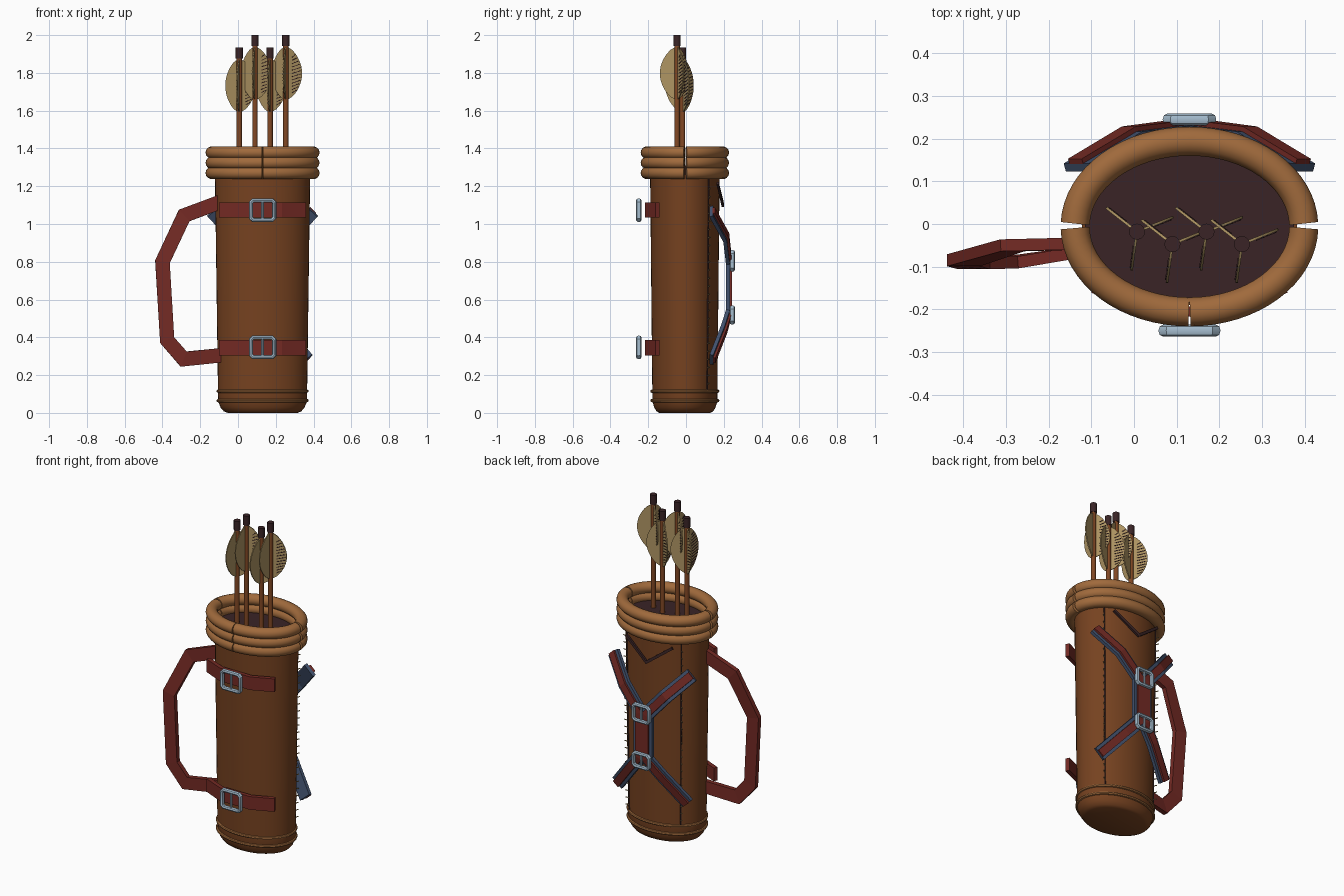
import bpy, bmesh, math
from mathutils import Vector as V

if "Cube" in bpy.data.objects:
    bpy.data.objects.remove(bpy.data.objects["Cube"])

CX, CY = 0.13, -0.006          # axis of the quiver body


def material(name, r, g, b):
    m = bpy.data.materials.new(name)
    lin = [((c / 255 + 0.055) / 1.055) ** 2.4 for c in (r, g, b)]
    m.diffuse_color = (*lin, 1)
    m.use_nodes = True
    m.node_tree.nodes["Principled BSDF"].inputs["Base Color"].default_value = m.diffuse_color
    return m


LEATHER = material("brown leather", 118, 66, 32)
RIM = material("tan leather", 160, 106, 60)
RED = material("red strap", 116, 42, 36)
BLUE = material("blue strap", 66, 82, 110)
STEEL = material("steel", 166, 190, 208)
DARK = material("dark lining", 58, 36, 38)
FEATHER = material("feather", 174, 148, 98)
WOOD = material("arrow wood", 130, 72, 36)


def finish(name, bm, mat, smooth):
    bmesh.ops.recalc_face_normals(bm, faces=bm.faces)
    me = bpy.data.meshes.new(name)
    bm.to_mesh(me)
    bm.free()
    me.materials.append(mat)
    ob = bpy.data.objects.new(name, me)
    bpy.context.collection.objects.link(ob)
    if smooth:
        bpy.ops.object.select_all(action='DESELECT')
        ob.select_set(True)
        bpy.context.view_layer.objects.active = ob
        bpy.ops.object.shade_smooth_by_angle(angle=math.radians(40))
    return ob


def sweep(name, paths, sec, ref, mat, closed=False, smooth=False):
    """Sweep a (u, v) section along each path; v points toward ref."""
    bm = bmesh.new()
    for k, pts in enumerate(paths):
        pts = [V(p) for p in pts]
        r = V(ref[k] if isinstance(ref, list) else ref)
        n, rings = len(pts), []
        for i, p in enumerate(pts):
            a = (p - pts[i - 1]).normalized() if closed or i else None
            b = (pts[(i + 1) % n] - p).normalized() if closed or i < n - 1 else a
            a = a or b
            t = (a + b).normalized()
            v = (r - t * r.dot(t)).normalized()
            u = t.cross(v) / max(0.5, t.dot(b))
            rings.append([bm.verts.new(p + u * x + v * y) for x, y in sec])
        m = len(sec)
        for i in range(n if closed else n - 1):
            A, B = rings[i], rings[(i + 1) % n]
            for j in range(m):
                bm.faces.new((A[j], A[(j + 1) % m], B[(j + 1) % m], B[j]))
        if not closed:
            bm.faces.new(rings[0])
            bm.faces.new(rings[-1])
    return finish(name, bm, mat, smooth)


def rect(w, v0, v1):
    return [(-w, v0), (w, v0), (w, v1), (-w, v1)]


def circle(a, b=None, n=12):
    b = b or a
    return [(a * math.cos(6.28319 * i / n), b * math.sin(6.28319 * i / n)) for i in range(n)]


def arc(a, b, z, d0, d1, n):
    out = []
    for i in range(n + 1):
        t = math.radians(d0 + (d1 - d0) * i / n)
        out.append((CX + a * math.cos(t), CY + b * math.sin(t), z))
    return out


def both(half):
    """Paths for left and right from offsets (dx, y, z)."""
    return [[(CX + s * x, y, z) for x, y, z in half] for s in (1, -1)]


# Quiver body: tapered oval tube with rounded base
bm = bmesh.new()
N, prev = 48, None
for r, z in [(.185, 0), (.205, .008), (.222, .028), (.235, .06), (.236, .11), (.252, 1.26)]:
    ring = [bm.verts.new(p) for p in arc(r, r * .73, z, 0, 360, N)[:-1]]
    if prev:
        for i in range(N):
            j = (i + 1) % N
            bm.faces.new((prev[i], prev[j], ring[j], ring[i]))
    else:
        bm.faces.new(ring)
    prev = ring
bm.faces.new(prev)
finish("quiver_body", bm, LEATHER, True)

# Dark lining inside the mouth
sweep("mouth_lining", [[(CX, CY, 1.25), (CX, CY, 1.31)]], circle(.245, .178, 48), (0, 1, 0), DARK)

# Padded rim: three stacked rolls, split at the front and both sides
sweep("rim_rolls", [arc(.268, .2, z, d0, d1, n) for z in (1.27, 1.324, 1.378)
                    for d0, d1, n in ((2, 178, 32), (181, 269.7, 16), (270.3, 359, 16))],
      circle(.034, .033, 14), (0, 0, 1), RIM, smooth=True)

# Thin piping round the base
sweep("base_piping", [arc(.235, .174, z, 0, 360, 48)[:-1] for z in (.065, .115)],
      circle(.009, n=8), (0, 0, 1), RIM, closed=True, smooth=True)

# Front straps with flat facets
for label, z in (("upper", 1.075), ("lower", .345)):
    sweep(label + "_front_strap",
          [[(CX - .225, -.15, z), (CX - .1, -.205, z), (CX + .1, -.205, z), (CX + .225, -.15, z)]],
          rect(.012, -.04, .04), (0, 0, 1), RED)

# Side carrying handle
sweep("carry_handle", [[(-.09, -.045, 1.118), (-.285, -.05, 1.045), (-.4, -.085, .8),
                        (-.375, -.092, .385), (-.288, -.09, .285), (-.09, -.06, .305)]],
      rect(.038, -.014, .014), (0, 1, 0), RED)

# Crossed back straps: blue backing with a narrower red layer
back = [(.265, .14, 1.07), (.14, .215, .935), (.022, .23, .8),
        (.022, .23, .53), (.1, .205, .44), (.235, .142, .28)]
sweep("back_strap_backing", both(back), rect(.04, -.018, .002), (0, 1, 0), BLUE)
sweep("back_strap_facing", both(back), rect(.022, .001, .014), (0, 1, 0), RED)


# Buckles: rounded frame and prong
def buckle(name, y, z, w, h):
    c = .012
    frame = [(w - c, h), (w, h - c), (w, c - h), (w - c, -h),
             (c - w, -h), (-w, c - h), (-w, h - c), (c - w, h)]
    sweep(name + "_frame", [[(CX + x, y, z + dz) for x, dz in frame]],
          circle(.011, .014, 8), (0, 1, 0), STEEL, closed=True, smooth=True)
    sweep(name + "_prong", [[(CX, y, z - h), (CX, y, z + h)]],
          circle(.007, n=8), (0, 1, 0), STEEL, smooth=True)


buckle("upper_front_buckle", -.25, 1.073, .062, .052)
buckle("lower_front_buckle", -.25, .347, .062, .052)
buckle("upper_back_buckle", .245, .805, .052, .047)
buckle("lower_back_buckle", .245, .518, .052, .04)

# V-shaped trim under the rim at the back
sweep("back_v_trim", [[(CX - .155, .168, 1.215), (CX, .195, 1.1), (CX + .155, .168, 1.215)]],
      rect(.008, -.006, .006), (0, 1, 0), DARK)

# Back side seams with stitch ends sticking out
seams, stitches = [], []
for s in (1, -1):
    def on_body(z, out):
        r = .236 + .016 * (z - .11) / 1.15 + out
        return (CX + s * r * .73, CY + r * .73 * .685, z)
    seams.append([on_body(.12, .001), on_body(1.24, .001)])
    for i in range(25):
        z = .15 + i * .043
        stitches.append([on_body(z, -.005), on_body(z + .008, .024)])
sweep("side_seams", seams, circle(.004, n=6), (0, 1, 0), DARK)
sweep("seam_stitches", stitches, circle(.003, n=5), (0, 0, 1), FEATHER)

# Arrows: shaft, nock, three vanes with dark barbs
arrows = [(.007, -.018, 1.935), (.09, -.047, 2.0), (.17, -.018, 1.935), (.253, -.047, 2.0)]
sweep("arrow_shafts", [[(x, y, 1.2), (x, y, t - .03)] for x, y, t in arrows],
      circle(.014), (0, 1, 0), WOOD, smooth=True)
sweep("arrow_nocks", [[(x, y, t - .058), (x, y, t)] for x, y, t in arrows],
      circle(.019), (0, 1, 0), DARK, smooth=True)


def vane_width(t):
    return .092 * math.sin(math.pi * t) ** .6


bm = bmesh.new()
barbs, normals = [], []
for x, y, top in arrows:
    for deg in (22, 142, 262):
        a = math.radians(deg)
        d, nrm = V((math.cos(a), math.sin(a), 0)), V((math.sin(a), -math.cos(a), 0))
        base = V((x, y, top - .345))
        outline = [base + d * max(.004, vane_width(i / 16)) + V((0, 0, .285 * i / 16)) for i in range(17)]
        outline += [base + V((0, 0, .285)), base]
        f = [bm.verts.new(p + nrm * .003) for p in outline]
        b = [bm.verts.new(p - nrm * .003) for p in outline]
        bm.faces.new(f)
        bm.faces.new(b[::-1])
        for i in range(len(f)):
            j = (i + 1) % len(f)
            bm.faces.new((f[i], b[i], b[j], f[j]))
        for i in range(12):
            t = .14 + i * .06
            r1 = vane_width(t + .05) * .93
            o = base + nrm * .004 + V((0, 0, .285 * t))
            barbs.append([o + d * .035, o + d * r1 + V((0, 0, .014))])
            normals.append(nrm)
finish("arrow_vanes", bm, FEATHER, False)
sweep("vane_barbs", barbs, rect(.0018, -.002, .0015), normals, DARK)
